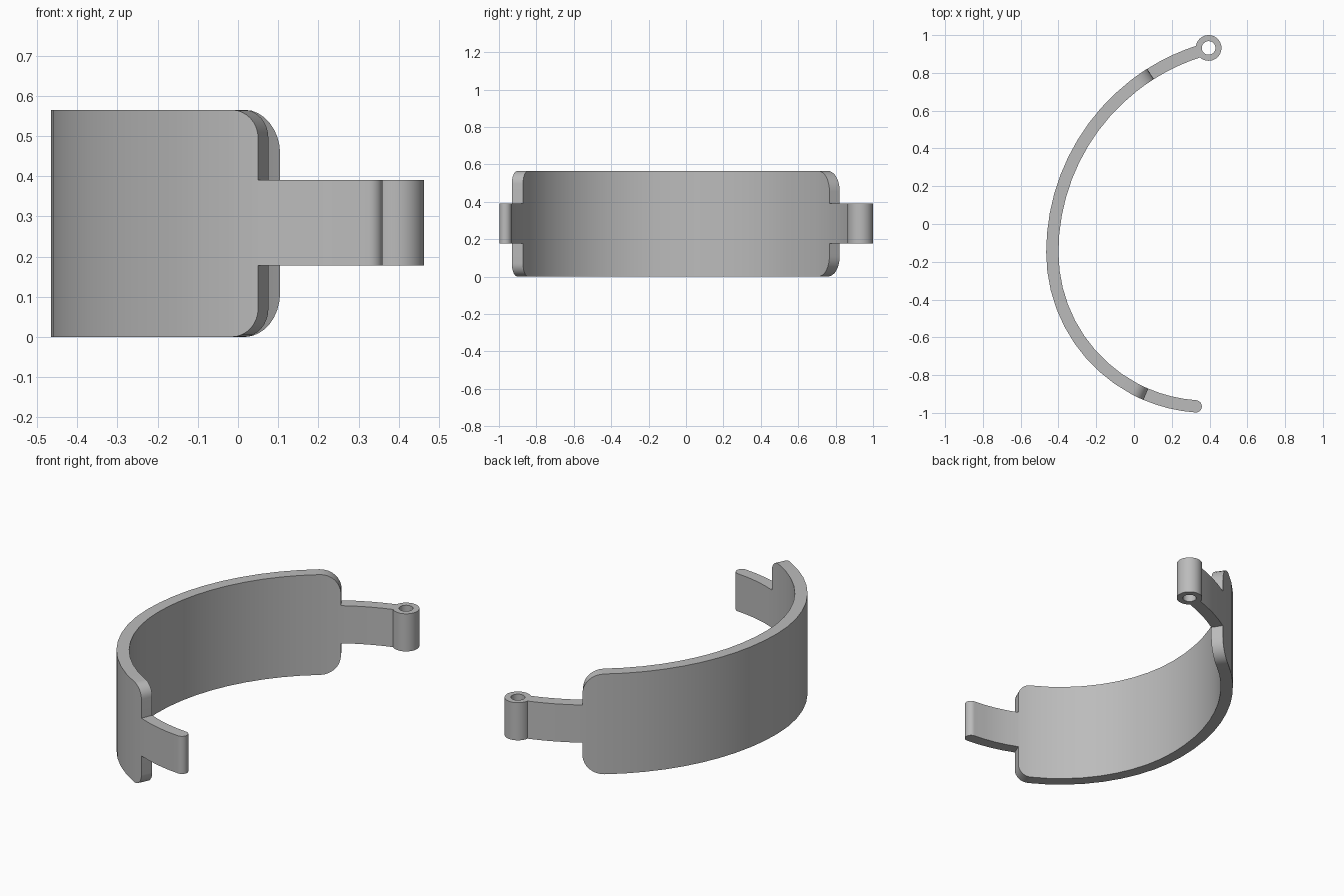
import bpy
import bmesh
from math import sin, cos, pi, radians
from mathutils import Vector

if "Cube" in bpy.data.objects:
    bpy.data.objects.remove(bpy.data.objects["Cube"], do_unlink=True)

HEIGHT = 0.565
HALF = 0.0325                    # half the wall thickness
ARM_LOW, ARM_HIGH = 0.178, 0.39
FRONT_END, BACK_END = -0.953, 1.125   # panel ends, as length along the band
FRONT_TIP, BACK_TIP = -1.226, 1.412

grey = bpy.data.materials.new("grey")
grey.use_nodes = True
grey.diffuse_color = (0.5, 0.5, 0.5, 1)
grey.node_tree.nodes["Principled BSDF"].inputs["Base Color"].default_value = (0.5, 0.5, 0.5, 1)


def band_point(s, offset):
    """Point on the two-radius band; s is length along its middle line."""
    radius = 0.85 if s < 0 else 1.15
    mid = radius - HALF
    a = s / mid
    r = mid + offset
    return Vector((radius - 0.465 - r * cos(a), -0.15 + r * sin(a), 0))


def finish(name, bm):
    bmesh.ops.remove_doubles(bm, verts=bm.verts, dist=1e-5)
    bmesh.ops.recalc_face_normals(bm, faces=bm.faces)
    mesh = bpy.data.meshes.new(name)
    bm.to_mesh(mesh)
    bm.free()
    mesh.materials.append(grey)
    obj = bpy.data.objects.new(name, mesh)
    bpy.context.collection.objects.link(obj)
    bpy.ops.object.select_all(action='DESELECT')
    bpy.context.view_layer.objects.active = obj
    obj.select_set(True)
    bpy.ops.object.shade_smooth_by_angle(angle=radians(30))
    return obj


def loft(name, columns):
    """Join rectangular sections (s, half thickness, low z, high z)."""
    bm = bmesh.new()
    rings = []
    for s, h, low, high in columns:
        rings.append([bm.verts.new(band_point(s, o) + Vector((0, 0, z)))
                      for o, z in ((h, low), (h, high), (-h, high), (-h, low))])
    for a, b in zip(rings, rings[1:]):
        for i in range(4):
            j = (i + 1) % 4
            bm.faces.new((a[i], a[j], b[j], b[i]))
    bm.faces.new(rings[0])
    bm.faces.new(rings[-1])
    return finish(name, bm)


def spread(start, end, count):
    return [start + (end - start) * i / count for i in range(count + 1)]


def corner(end, radius, side):
    """Sections that round the top and bottom corners of a panel end."""
    cols = []
    for a in spread(0, pi / 2, 8):
        inset = radius * (1 - cos(a))
        cols.append((end - side * radius * (1 - sin(a)), HALF, inset, HEIGHT - inset))
    return cols


# Wide curved panel with rounded corners
front_r, back_r = 0.07, 0.11
middle = (spread(FRONT_END + front_r, 0, 9)[1:]
          + spread(0, BACK_END - back_r, 10)[1:-1])
loft("curved_panel",
     corner(FRONT_END, front_r, -1)[::-1]
     + [(s, HALF, 0, HEIGHT) for s in middle]
     + corner(BACK_END, back_r, 1))

# Front arm with a rounded tip
front = [(s, HALF, ARM_LOW, ARM_HIGH) for s in spread(FRONT_END, FRONT_TIP, 4)]
front += [(FRONT_TIP - HALF * sin(a), HALF * cos(a), ARM_LOW, ARM_HIGH)
          for a in spread(0, pi / 2, 8)[1:]]
loft("front_arm", front)

# Back arm running into the hinge barrel
loft("back_arm", [(s, HALF, ARM_LOW, ARM_HIGH) for s in spread(BACK_END, BACK_TIP, 4)])

# Hinge barrel with a pin hole through it
bm = bmesh.new()
SIDES = 40
loops = []
for r, z in ((0.068, ARM_LOW), (0.068, ARM_HIGH), (0.036, ARM_HIGH), (0.036, ARM_LOW)):
    loops.append([bm.verts.new((0.395 + r * cos(2 * pi * i / SIDES),
                                0.932 + r * sin(2 * pi * i / SIDES), z))
                  for i in range(SIDES)])
for k in range(4):
    a, b = loops[k], loops[(k + 1) % 4]
    for i in range(SIDES):
        j = (i + 1) % SIDES
        bm.faces.new((a[i], a[j], b[j], b[i]))
finish("hinge_barrel", bm)
